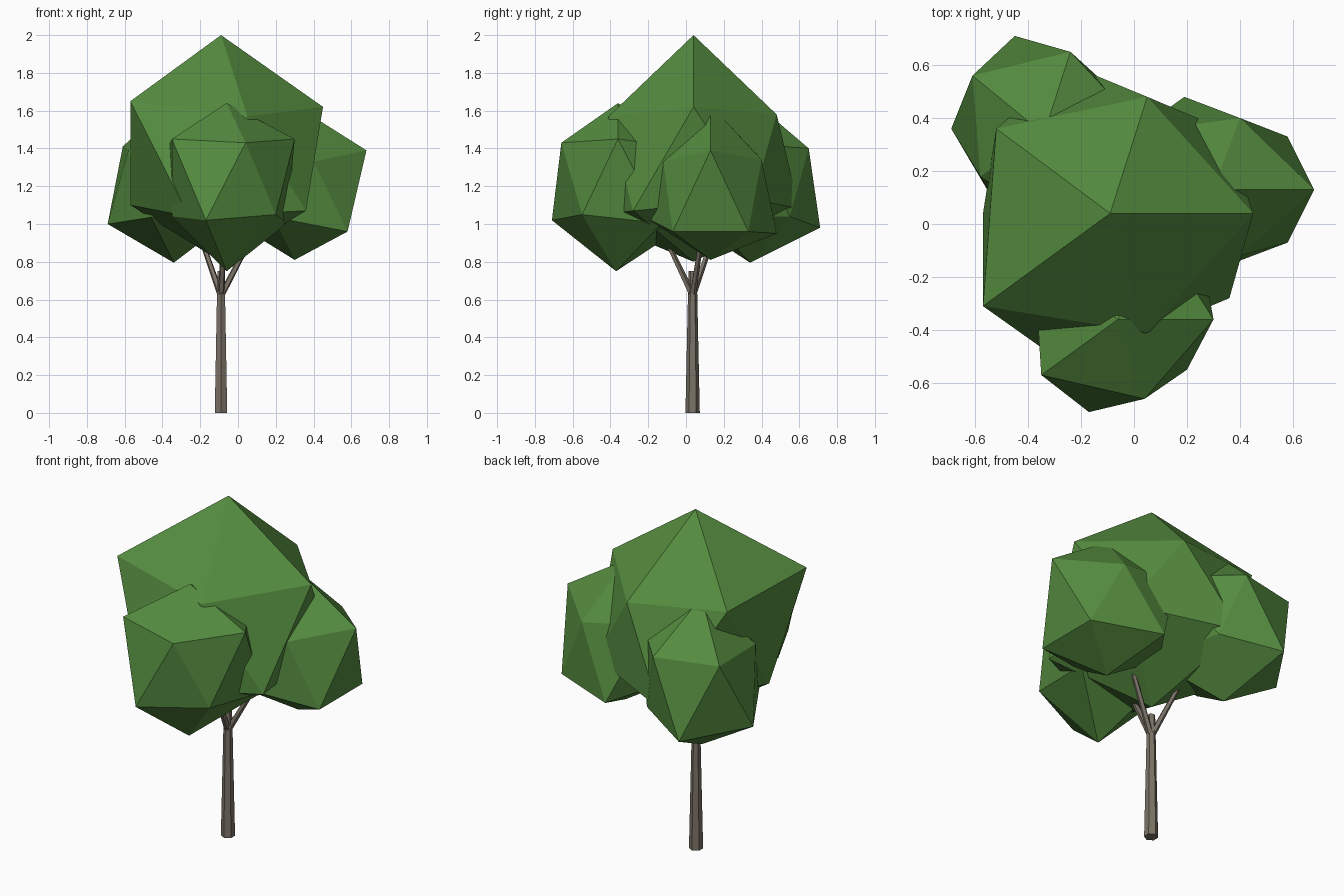
import bpy
import bmesh
from mathutils import Vector

default = bpy.data.objects.get("Cube")
if default:
    bpy.data.objects.remove(default, do_unlink=True)


def make_material(name, color):
    mat = bpy.data.materials.new(name)
    mat.use_nodes = True
    mat.diffuse_color = color
    bsdf = mat.node_tree.nodes["Principled BSDF"]
    bsdf.inputs["Base Color"].default_value = color
    bsdf.inputs["Roughness"].default_value = 0.9
    return mat


leaf_green = make_material("leaf green", (0.09, 0.26, 0.05, 1))
bark_brown = make_material("bark brown", (0.2, 0.17, 0.135, 1))


def finish(name, bm, material):
    """Turn a bmesh into a flat-shaded, single-colour object."""
    bmesh.ops.recalc_face_normals(bm, faces=bm.faces)
    mesh = bpy.data.meshes.new(name)
    bm.to_mesh(mesh)
    bm.free()
    mesh.materials.append(material)
    obj = bpy.data.objects.new(name, mesh)
    bpy.context.collection.objects.link(obj)
    return obj


def foliage(name, center, radius, corners):
    """Icosahedron whose nearest corners are pulled to irregular positions."""
    bm = bmesh.new()
    bmesh.ops.create_icosphere(bm, subdivisions=1, radius=radius)
    bmesh.ops.translate(bm, verts=bm.verts, vec=center)
    free = list(bm.verts)
    for corner in map(Vector, corners):
        nearest = min(free, key=lambda v: (v.co - corner).length)
        nearest.co = corner
        free.remove(nearest)
    return finish(name, bm, leaf_green)


def limb(name, start, end, r_start, r_end, sides):
    """Tapered wooden cone between two points."""
    start, end = Vector(start), Vector(end)
    axis = end - start
    bm = bmesh.new()
    bmesh.ops.create_cone(bm, cap_ends=True, segments=sides, radius1=r_start,
                          radius2=r_end, depth=axis.length)
    turn = Vector((0, 0, 1)).rotation_difference(axis).to_matrix()
    bmesh.ops.rotate(bm, verts=bm.verts, cent=(0, 0, 0), matrix=turn)
    bmesh.ops.translate(bm, verts=bm.verts, vec=(start + end) / 2)
    return finish(name, bm, bark_brown)


# Crown: one large clump and three smaller ones around it
foliage("main_foliage", (-0.09, 0.04, 1.4), 0.6, [
    (0.05, 0.48, 1.58), (0.45, 0.04, 1.62), (0.05, -0.41, 1.57),
    (-0.57, -0.31, 1.65), (-0.52, 0.36, 1.63),
    (0.36, -0.28, 1.07), (-0.26, -0.53, 1.04), (-0.57, 0.04, 1.1),
    (-0.24, 0.6, 1.08),
])
foliage("front_foliage", (-0.06, -0.36, 1.2), 0.44, [
    (0.3, -0.36, 1.45), (0.04, -0.66, 1.43), (-0.35, -0.57, 1.45),
    (-0.17, -0.71, 1.02), (0.2, -0.55, 1.05), (-0.35, -0.36, 1.04),
    (-0.06, -0.37, 0.75),
])
foliage("back_right_foliage", (-0.34, 0.34, 1.23), 0.435, [
    (-0.24, 0.65, 1.4), (-0.61, 0.56, 1.41), (-0.58, 0.18, 1.39),
    (-0.69, 0.36, 1.0), (-0.45, 0.71, 0.98), (-0.13, 0.55, 1.04),
])
foliage("left_foliage", (0.3, 0.13, 1.22), 0.41, [
    (0.68, 0.13, 1.39), (0.4, 0.4, 1.34), (0.4, -0.12, 1.33),
    (0.58, 0.33, 0.96), (0.58, -0.07, 0.96), (0.19, 0.48, 0.95),
])

# Trunk, with three branches reaching into the smaller clumps
base = Vector((-0.09, 0.035, 0))
limb("trunk", base, base + Vector((0, 0, 0.75)), 0.038, 0.022, 6)
fork = base + Vector((0, 0, 0.62))
for label, reach in (("front", (0.02, -0.19, 0.4)),
                     ("back_right", (-0.14, 0.14, 0.4)),
                     ("left", (0.21, 0.06, 0.4))):
    limb(label + "_branch", fork, fork + Vector(reach), 0.018, 0.012, 5)
